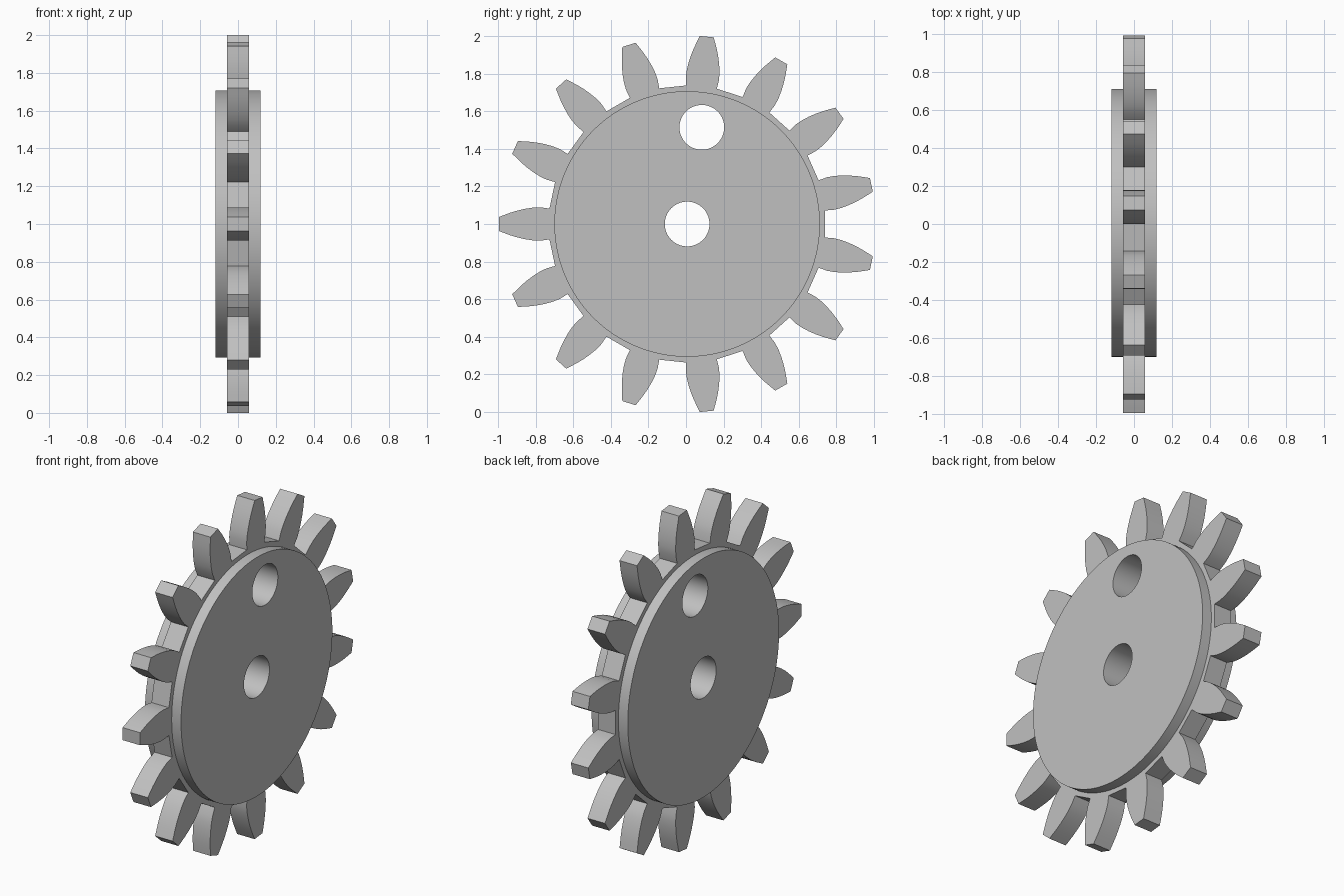
import bpy, bmesh
from math import sin, cos, radians, pi
from mathutils import Matrix, Vector

default_cube = bpy.data.objects.get("Cube")
if default_cube:
    bpy.data.objects.remove(default_cube, do_unlink=True)

TEETH = 15
CENTRE = Vector((0, 0.006, 1))
HUB_RADIUS, HOLE_RADIUS = 0.706, 0.119
HUB_WIDTH, TOOTH_WIDTH = 0.236, 0.114

grey = bpy.data.materials.new("plain_grey")
grey.use_nodes = True
grey.diffuse_color = (0.53, 0.53, 0.53, 1)
grey.node_tree.nodes["Principled BSDF"].inputs["Base Color"].default_value = grey.diffuse_color


def make_object(name, bm):
    bmesh.ops.recalc_face_normals(bm, faces=bm.faces)
    mesh = bpy.data.meshes.new(name)
    bm.to_mesh(mesh)
    bm.free()
    mesh.materials.append(grey)
    obj = bpy.data.objects.new(name, mesh)
    bpy.context.collection.objects.link(obj)
    return obj


def disc(name, radius, width, y=0, z=0, segments=128):
    """Cylinder lying along x, placed relative to the wheel centre."""
    bm = bmesh.new()
    place = Matrix.Translation(CENTRE + Vector((0, y, z))) @ Matrix.Rotation(pi / 2, 4, "Y")
    bmesh.ops.create_cone(bm, cap_ends=True, segments=segments, radius1=radius,
                          radius2=radius, depth=width, matrix=place)
    return make_object(name, bm)


def toothed_ring(name):
    """Gear outline swept along x."""
    # one flank of a tooth: distance from the centre, half width
    flank = [(0.732, 0.082), (0.78, 0.0885), (0.82, 0.087), (0.86, 0.081),
             (0.90, 0.072), (0.94, 0.060), (0.975, 0.047), (1.0015, 0.037)]
    tooth = [(r, -w) for r, w in flank] + [(r, w) for r, w in reversed(flank)]
    bm = bmesh.new()
    outline = []
    for i in range(TEETH):
        a = pi + 2 * pi * i / TEETH
        for r, w in tooth:
            point = Vector((-TOOTH_WIDTH / 2, r * cos(a) - w * sin(a), r * sin(a) + w * cos(a)))
            outline.append(bm.verts.new(CENTRE + point))
    face = bm.faces.new(outline)
    swept = bmesh.ops.extrude_face_region(bm, geom=[face])["geom"]
    bmesh.ops.translate(bm, vec=(TOOTH_WIDTH, 0, 0),
                        verts=[v for v in swept if isinstance(v, bmesh.types.BMVert)])
    return make_object(name, bm)


def combine(target, other, operation):
    bpy.ops.object.select_all(action="DESELECT")
    bpy.context.view_layer.objects.active = target
    target.select_set(True)
    mod = target.modifiers.new(operation.lower(), "BOOLEAN")
    mod.operation, mod.object, mod.solver = operation, other, "EXACT"
    bpy.ops.object.modifier_apply(modifier=mod.name)
    bpy.data.objects.remove(other, do_unlink=True)


# Toothed ring and thicker hub disc fused into one wheel
wheel = toothed_ring("gear_wheel")
combine(wheel, disc("hub_disc", HUB_RADIUS, HUB_WIDTH), "UNION")

# Axle hole and offset crank hole
combine(wheel, disc("axle_hole", HOLE_RADIUS, 1, segments=64), "DIFFERENCE")
combine(wheel, disc("crank_hole", HOLE_RADIUS, 1, 0.078, 0.514, 64), "DIFFERENCE")

wheel.select_set(True)
bpy.context.view_layer.objects.active = wheel
bpy.ops.object.shade_smooth_by_angle(angle=radians(30))
